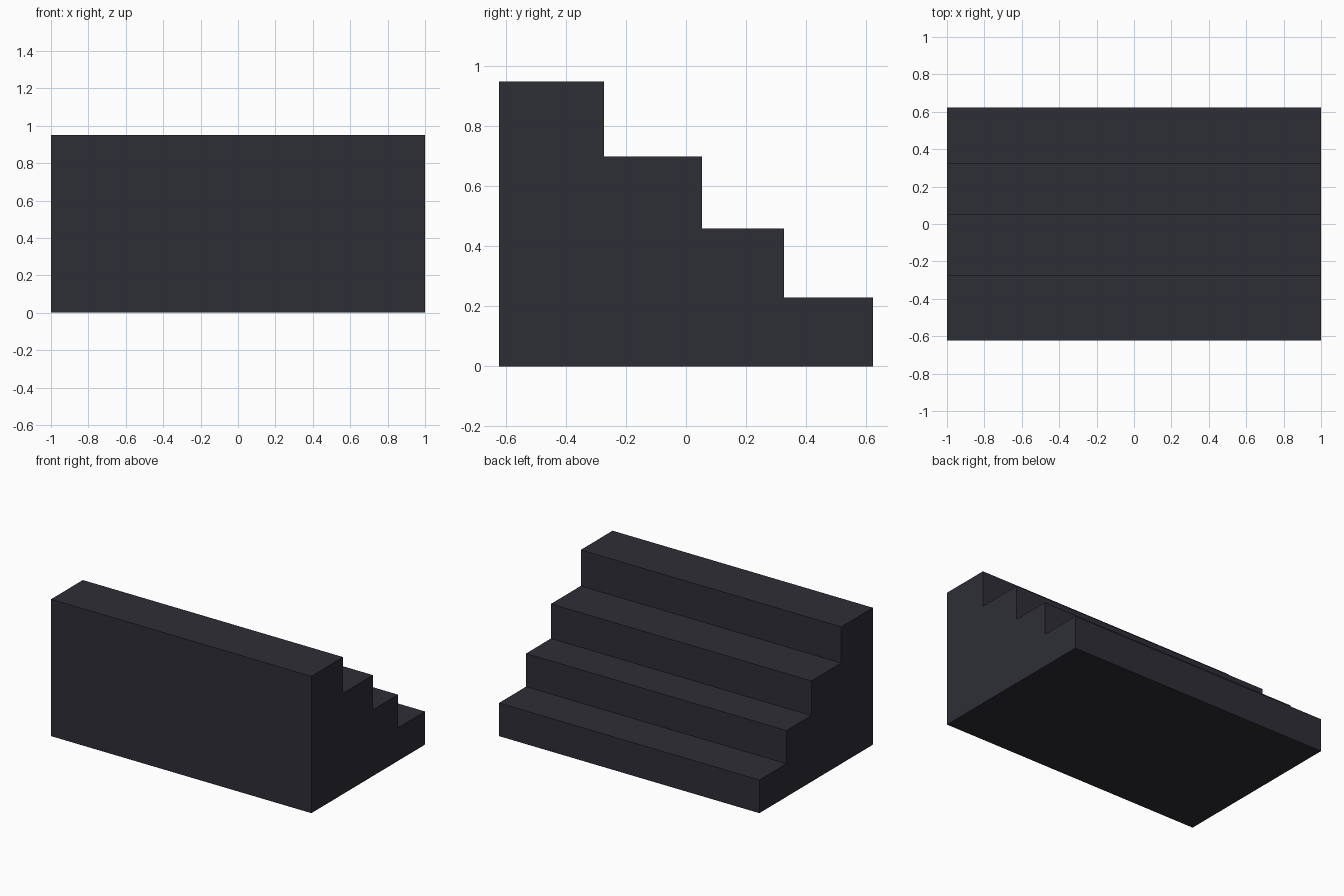
import bpy, bmesh

if "Cube" in bpy.data.objects:
    bpy.data.objects.remove(bpy.data.objects["Cube"])

# Charcoal material for the whole solid staircase
mat = bpy.data.materials.new("charcoal")
mat.diffuse_color = (0.027, 0.027, 0.037, 1.0)
mat.use_nodes = True
mat.node_tree.nodes["Principled BSDF"].inputs["Base Color"].default_value = mat.diffuse_color

# Steps from the highest at the front to the lowest at the back: (back edge y, top z)
FRONT, HALF_WIDTH = -0.623, 1.0
steps = [(-0.274, 0.95), (0.053, 0.70), (0.327, 0.46), (0.623, 0.23)]

# Side profile, walked up the front and down the steps
profile = [(FRONT, 0.0)]
y = FRONT
for back, top in steps:
    profile += [(y, top), (back, top)]
    y = back
profile.append((y, 0.0))

# Extrude the profile across the width
bm = bmesh.new()
side = bm.faces.new([bm.verts.new((-HALF_WIDTH, py, pz)) for py, pz in profile])
ext = bmesh.ops.extrude_face_region(bm, geom=[side], use_keep_orig=True)
moved = [v for v in ext["geom"] if isinstance(v, bmesh.types.BMVert)]
bmesh.ops.translate(bm, verts=moved, vec=(2 * HALF_WIDTH, 0, 0))
bmesh.ops.recalc_face_normals(bm, faces=bm.faces)

mesh = bpy.data.meshes.new("staircase")
bm.to_mesh(mesh)
bm.free()
mesh.materials.append(mat)
bpy.context.collection.objects.link(bpy.data.objects.new("staircase", mesh))
